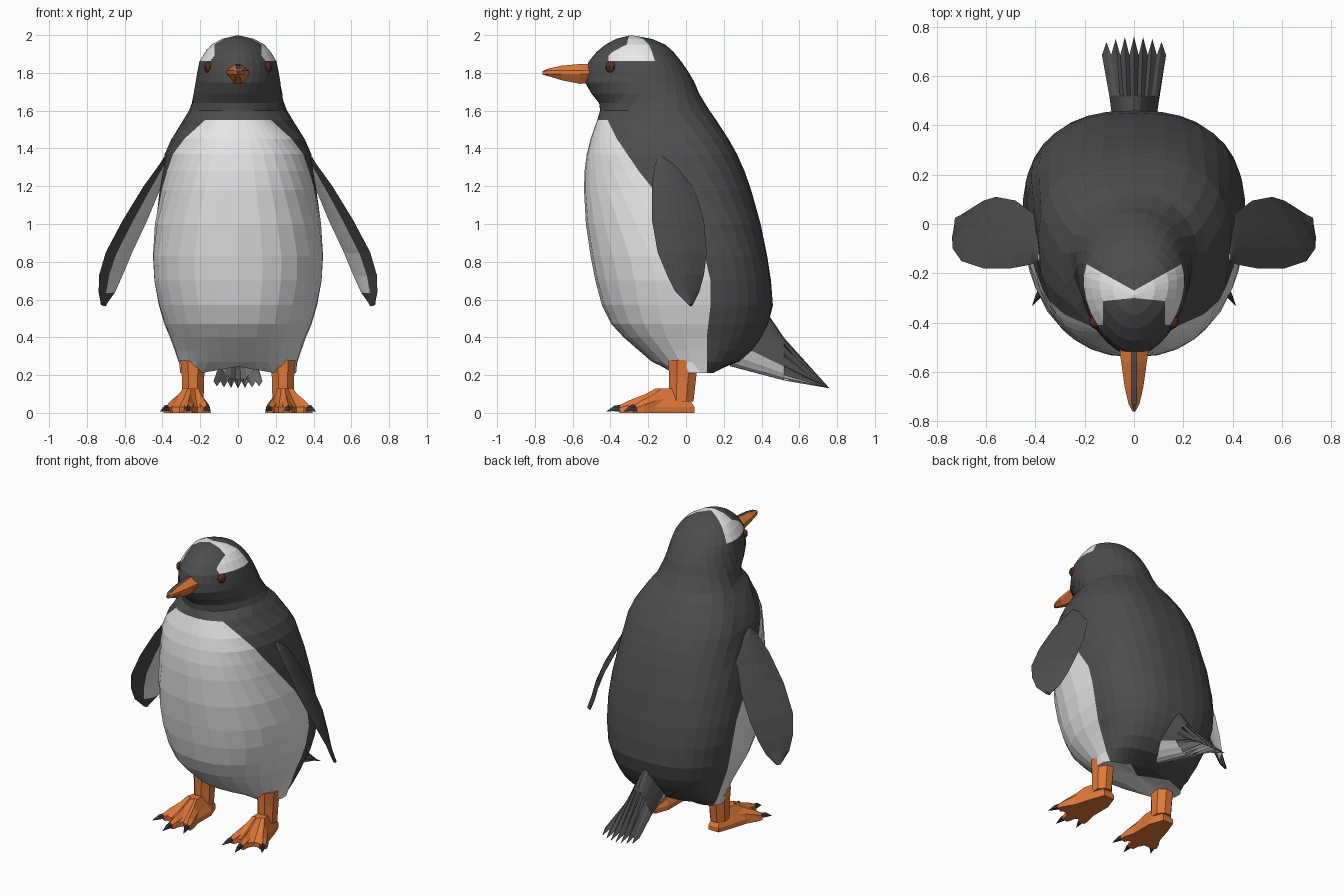
import bpy, bmesh, math
from mathutils import Vector

if "Cube" in bpy.data.objects:
    bpy.data.objects.remove(bpy.data.objects["Cube"])


def material(name, rgb):
    m = bpy.data.materials.new(name)
    m.diffuse_color = (*rgb, 1)
    m.use_nodes = True
    m.node_tree.nodes["Principled BSDF"].inputs["Base Color"].default_value = m.diffuse_color
    return m


DARK = material("charcoal", (0.075, 0.075, 0.075))
WHITE = material("white", (0.8, 0.8, 0.8))
ORANGE = material("orange", (0.75, 0.19, 0.04))
BROWN = material("eye_brown", (0.1, 0.03, 0.015))
CLAW = material("claw_grey", (0.045, 0.045, 0.045))


def finish(name, bm, mats, rule=None):
    bmesh.ops.recalc_face_normals(bm, faces=bm.faces[:])
    if rule:
        for f in bm.faces:
            f.material_index = rule(f.calc_center_median(), f.normal)
    me = bpy.data.meshes.new(name)
    bm.to_mesh(me)
    bm.free()
    for m in mats:
        me.materials.append(m)
    ob = bpy.data.objects.new(name, me)
    bpy.context.collection.objects.link(ob)
    return ob


def loft(bm, rings, start=None, end=None):
    """Skin closed rings; ends are flat caps, or fans to a given point."""
    vs = [[bm.verts.new(p) for p in r] for r in rings]
    n = len(vs[0])
    for a, b in zip(vs, vs[1:]):
        for i in range(n):
            j = (i + 1) % n
            bm.faces.new((a[i], a[j], b[j], b[i]))
    for ring, tip in ((vs[0], start), (vs[-1], end)):
        if tip:
            t = bm.verts.new(tip)
            for i in range(n):
                bm.faces.new((ring[i], ring[(i + 1) % n], t))
        else:
            bm.faces.new(ring)
    return vs


def lerp_table(table, z):
    for (z0, v0), (z1, v1) in zip(table, table[1:]):
        if z <= z1:
            return v0 + (v1 - v0) * max(0, (z - z0) / (z1 - z0))
    return table[-1][1]


# Body and head: z, front y, back y, half width
PROFILE = [(0.21, -0.09, 0.16, 0.31), (0.27, -0.18, 0.28, 0.315), (0.33, -0.25, 0.35, 0.335),
           (0.40, -0.33, 0.40, 0.36), (0.47, -0.395, 0.435, 0.39), (0.57, -0.445, 0.46, 0.42),
           (0.70, -0.48, 0.45, 0.445), (0.83, -0.505, 0.43, 0.452), (1.00, -0.53, 0.395, 0.44),
           (1.18, -0.54, 0.345, 0.415), (1.28, -0.537, 0.31, 0.40), (1.37, -0.525, 0.27, 0.388),
           (1.45, -0.505, 0.225, 0.355), (1.55, -0.47, 0.16, 0.29), (1.60, -0.455, 0.125, 0.26),
           (1.64, -0.46, 0.10, 0.245), (1.69, -0.50, 0.07, 0.235), (1.75, -0.535, 0.045, 0.225),
           (1.81, -0.53, 0.01, 0.215), (1.86, -0.515, -0.025, 0.205), (1.91, -0.475, -0.065, 0.175),
           (1.95, -0.425, -0.11, 0.14), (1.98, -0.37, -0.18, 0.085)]
# Edge between the white belly and dark back: z, y
EDGE = [(0.2, 0.11), (0.4, 0.11), (0.57, 0.13), (0.7, 0.13), (0.83, 0.1), (1.0, -0.02), (1.18, -0.17),
        (1.28, -0.25), (1.45, -0.365), (1.55, -0.415), (1.64, -0.36), (1.81, -0.25), (2.0, -0.27)]
NF, NB = 7, 8


def body_ring(z, f, b, w):
    yc = f + (b - f) * 0.58
    pf, pb = (2.3, 2.5) if z < 1.58 else (1.8, 2.0)
    edge = min(max(lerp_table(EDGE, z), f + 0.02), b - 0.03)
    if edge < yc:
        a = -math.asin(((yc - edge) / (yc - f)) ** (pf / 2))
    else:
        a = math.asin(((edge - yc) / (b - yc)) ** (pb / 2))
    h = math.pi / 2
    angles = [-h + (a + h) * i / NF for i in range(NF)] + [a + (h - a) * i / NB for i in range(NB + 1)]
    half = []
    for t in angles:
        p, r = (pf, yc - f) if t < 0 else (pb, b - yc)
        s = math.sin(t)
        x = w * max(0, math.cos(t)) ** (2 / p)
        y = yc + math.copysign(r * abs(s) ** (2 / p), s)
        lift = 0.035 * max(0, 1 - x / 0.2) if z < 0.22 else 0
        half.append((x, y, z + lift))
    return half + [(-x, y, q) for x, y, q in half[-2:0:-1]]


def body_colour(c, n):
    if c.z < 1.55:
        return int(c.y < lerp_table(EDGE, c.z))
    # white band over the crown, widening above the eyes
    x = abs(c.x)
    return int(c.z > 1.862 and -0.41 < c.y < -0.27 + 0.556 * x and (c.y > -0.30 - 0.1 * x or x > 0.125))


bm = bmesh.new()
loft(bm, [body_ring(*r) for r in PROFILE], start=(0, 0.03, 0.25), end=(0, -0.29, 2.0))
cuts = [((0, 0, 1.862), (0, 0, 1)), ((0, -0.41, 0), (0, 1, 0))]
for s in (-1, 1):
    cuts += [((0, -0.27, 0), (-0.556 * s, 1, 0)), ((0, -0.30, 0), (0.1 * s, 1, 0)),
             ((0.125 * s, 0, 0), (1, 0, 0))]
for co, no in cuts:
    faces = [f for f in bm.faces if f.calc_center_median().z > 1.81]
    geom = set(faces)
    for f in faces:
        geom.update(f.edges)
        geom.update(f.verts)
    bmesh.ops.bisect_plane(bm, geom=list(geom), dist=1e-5, plane_co=co, plane_no=no)
finish("body", bm, [DARK, WHITE], body_colour)

# Beak: y, half width, top z, middle z, bottom z; dark ridge strip on top
bm = bmesh.new()
rings = []
for y, w, t, m, b in [(-0.46, 0.065, 1.85, 1.80, 1.75), (-0.56, 0.052, 1.847, 1.80, 1.742),
                      (-0.66, 0.038, 1.838, 1.80, 1.762), (-0.73, 0.022, 1.822, 1.80, 1.783),
                      (-0.76, 0.006, 1.803, 1.797, 1.792)]:
    k = min(0.011, w * 0.5)
    rings.append([(k, y, t), (w, y, m + 0.012), (w, y, m - 0.006), (w * 0.4, y, b),
                  (-w * 0.4, y, b), (-w, y, m - 0.006), (-w, y, m + 0.012), (-k, y, t)])
loft(bm, rings)
finish("beak", bm, [ORANGE, DARK], lambda c, n: int((abs(c.x) < 0.002 and n.z > 0.5) or c.y < -0.755))

# Tail: fan of feathers with a jagged end, dark above and white below
bm = bmesh.new()
N = 15
rows = [[] for _ in range(5)]
for i in range(N):
    u = -1 + 2 * i / (N - 1)
    d = 1 - u * u
    y_end = 0.76 - 0.03 * u * u if i % 2 else 0.685
    rows[0].append((0.075 * u, 0.33 + 0.10 * d, 0.34 + 0.19 * d))
    rows[1].append((0.10 * u, 0.52, 0.25 + 0.14 * d + 0.006 * (i % 2)))
    rows[2].append((0.13 * u, y_end, 0.13 + (0.76 - y_end) * 0.5))
    rows[3].append((0.10 * u, 0.52, 0.245 - 0.075 * d + 0.006 * (i % 2)))
    rows[4].append((0.075 * u, 0.33 - 0.10 * d, 0.338 - 0.09 * d))
grid = [[bm.verts.new(p) for p in r] for r in rows]
for a, b in zip(grid, grid[1:] + grid[:1]):
    for i in range(N - 1):
        bm.faces.new((a[i], a[i + 1], b[i + 1], b[i]))
for k in (0, -1):
    bm.faces.new([r[k] for r in grid])
finish("tail", bm, [DARK, WHITE], lambda c, n: int(n.z < -0.05))

# Flipper rows: z, front y, front x, back y, back x
FLIPPER = [(1.35, -0.15, 0.385, -0.11, 0.375), (1.31, -0.165, 0.42, -0.03, 0.375),
           (1.20, -0.18, 0.50, 0.04, 0.405), (1.02, -0.18, 0.61, 0.095, 0.48),
           (0.85, -0.15, 0.70, 0.11, 0.56), (0.73, -0.10, 0.735, 0.095, 0.61),
           (0.64, -0.055, 0.738, 0.07, 0.65), (0.57, 0.015, 0.722, 0.035, 0.705)]
C = 6
for side, s in (("left", -1), ("right", 1)):
    bm = bmesh.new()
    rings = []
    for z, yf, xf, yb, xb in FLIPPER:
        outer, inner = [], []
        for i in range(C + 1):
            t = i / C
            bulge = 0.012 * math.sin(math.pi * t)
            x, y = xf + (xb - xf) * t, yf + (yb - yf) * t
            outer.append((s * (x + bulge), y, z + bulge * 0.5))
            inner.append((s * (x - bulge), y, z - bulge * 0.5))
        rings.append(outer + inner[-2:0:-1])
    loft(bm, rings)

    def flipper_colour(c, n, s=s):
        table = sorted((r[0], r[1] + (r[3] - r[1]) * 0.33) for r in FLIPPER)
        return int(n.x * s < 0 and c.z > 0.64 and c.y > lerp_table(table, c.z))
    finish(side + "_flipper", bm, [DARK, WHITE], flipper_colour)

    # Eye
    bm = bmesh.new()
    bmesh.ops.create_uvsphere(bm, u_segments=10, v_segments=8, radius=0.032)
    bmesh.ops.translate(bm, verts=bm.verts[:], vec=(s * 0.15, -0.395, 1.83))
    finish(side + "_eye", bm, [BROWN])

    # Leg
    bm = bmesh.new()
    rings = []
    for z, y, rx, ry in [(0.28, -0.015, 0.072, 0.085), (0.19, -0.018, 0.064, 0.078), (0.06, -0.025, 0.06, 0.07)]:
        rings.append([(s * (0.238 + rx * math.cos(a)), y + ry * math.sin(a), z)
                      for a in [math.pi * (k + 0.5) / 4 for k in range(8)]])
    loft(bm, rings)

    # Webbed foot, joined with the leg
    tips = [(0.165, -0.31), (0.265, -0.35), (0.375, -0.27)]
    outline = [(0.20, 0.045), (0.275, 0.045), (0.31, -0.05), tips[2], (0.31, -0.27), tips[1],
               (0.215, -0.28), tips[0], (0.165, -0.05)]
    ankle = Vector((0.238, -0.045))
    rings = []
    for z, k in [(0, 1), (0.03, 1), (0.07, 0.72), (0.13, 0.38)]:
        rings.append([(s * (ankle.x + (x - ankle.x) * k), ankle.y + (y - ankle.y) * k, z) for x, y in outline])
    loft(bm, rings)

    # Toes as raised ridges, claws at their ends
    claws = bmesh.new()
    for tx, ty in tips:
        tip = Vector((tx, ty))
        d = (tip - ankle).normalized()
        p = Vector((-d.y, d.x))

        def section(q, w, h, z0=0.0):
            pts = []
            for a, b in [(-1, 0), (1, 0), (0.8, 0.65), (0, 1), (-0.8, 0.65)]:
                v = q + p * (a * w)
                pts.append((s * v.x, v.y, z0 + b * h))
            return pts
        loft(bm, [section(ankle, 0.03, 0.14), section(ankle.lerp(tip, 0.55), 0.03, 0.10),
                  section(ankle.lerp(tip, 0.85), 0.03, 0.065), section(tip, 0.022, 0.042)])
        end = tip + d * 0.075
        loft(claws, [section(tip - d * 0.02, 0.016, 0.034, 0.012), section(tip + d * 0.03, 0.011, 0.028, 0.01)],
             end=(s * end.x, end.y, 0.006))
    finish(side + "_leg_and_foot", bm, [ORANGE])
    finish(side + "_claws", claws, [CLAW])
